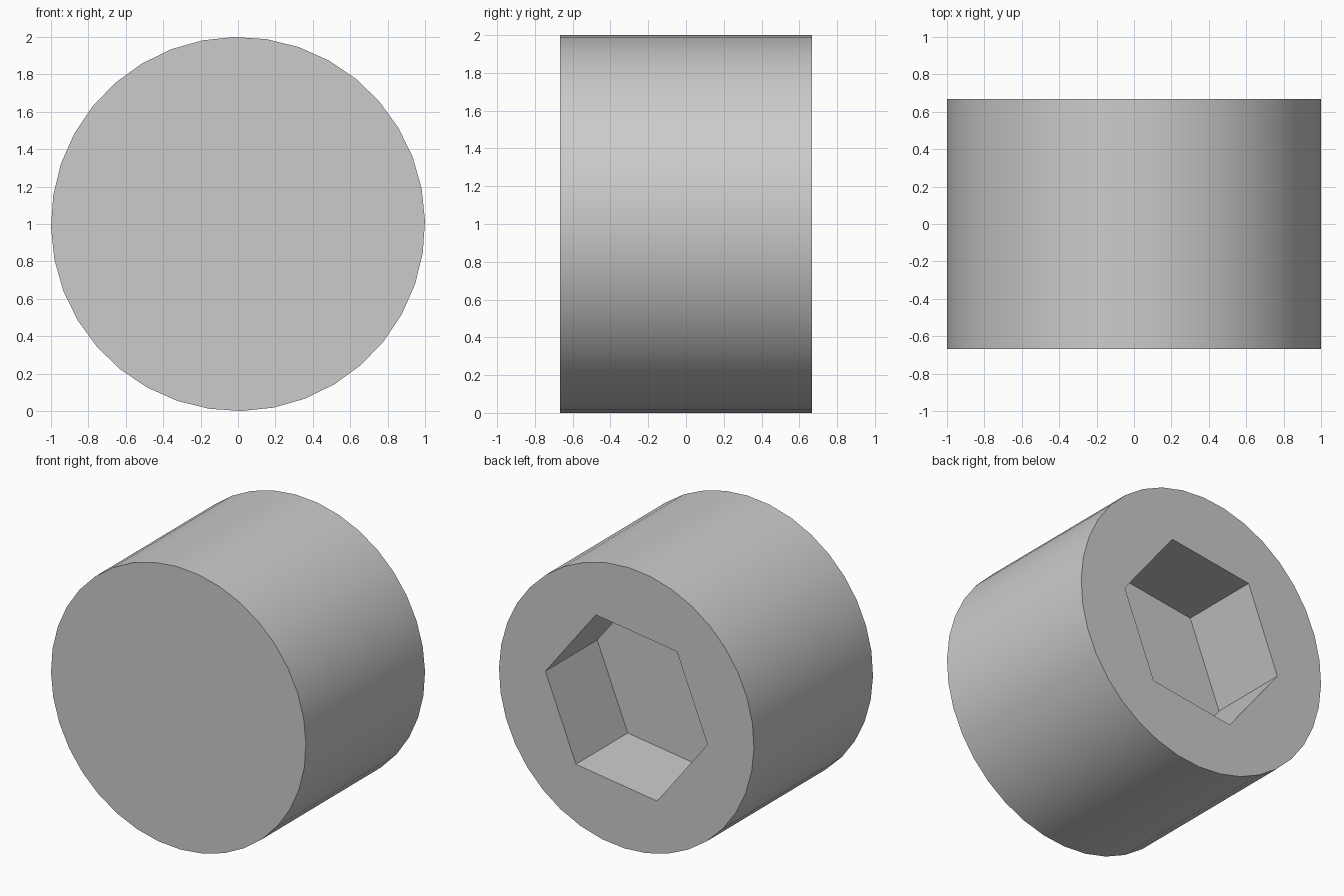
import bpy
import bmesh
from math import cos, sin, radians, tau

cube = bpy.data.objects.get("Cube")
if cube:
    bpy.data.objects.remove(cube, do_unlink=True)

CENTRE_Z = 1.0
HALF_DEPTH = 0.667
SOCKET_DEPTH = 0.58


def prism(name, sides, radius, phase, y_start, y_end):
    """Regular prism lying along y, with its first corner turned by phase."""
    bm = bmesh.new()
    angles = [radians(phase) + tau * i / sides for i in range(sides)]
    ring = [bm.verts.new((radius * cos(a), y_start, CENTRE_Z + radius * sin(a)))
            for a in angles]
    cap = bm.faces.new(ring)
    extruded = bmesh.ops.extrude_face_region(bm, geom=[cap], use_keep_orig=True)
    moved = [v for v in extruded["geom"] if isinstance(v, bmesh.types.BMVert)]
    bmesh.ops.translate(bm, verts=moved, vec=(0, y_end - y_start, 0))
    bmesh.ops.recalc_face_normals(bm, faces=bm.faces)
    mesh = bpy.data.meshes.new(name)
    bm.to_mesh(mesh)
    bm.free()
    obj = bpy.data.objects.new(name, mesh)
    bpy.context.collection.objects.link(obj)
    return obj


# Material
grey = bpy.data.materials.new("plain_grey")
grey.use_nodes = True
colour = (0.6, 0.6, 0.6, 1)
grey.diffuse_color = colour
grey.node_tree.nodes["Principled BSDF"].inputs["Base Color"].default_value = colour

# Round body and the hexagonal socket sunk into its back
body = prism("round_body", 36, 1.0, 1, -HALF_DEPTH, HALF_DEPTH)
body.data.materials.append(grey)
socket = prism("socket_cutter", 6, 0.642, 8.1, HALF_DEPTH - SOCKET_DEPTH, HALF_DEPTH + 0.2)
socket.data.materials.append(grey)
socket.hide_render = True

cut = body.modifiers.new("hex_socket", "BOOLEAN")
cut.operation = "DIFFERENCE"
cut.solver = "EXACT"
cut.object = socket

# Apply the cut, then smooth the round side only
bpy.ops.object.select_all(action="DESELECT")
bpy.context.view_layer.objects.active = body
body.select_set(True)
bpy.ops.object.modifier_apply(modifier=cut.name)
bpy.data.objects.remove(socket, do_unlink=True)
bpy.ops.object.shade_smooth_by_angle(angle=radians(30))
